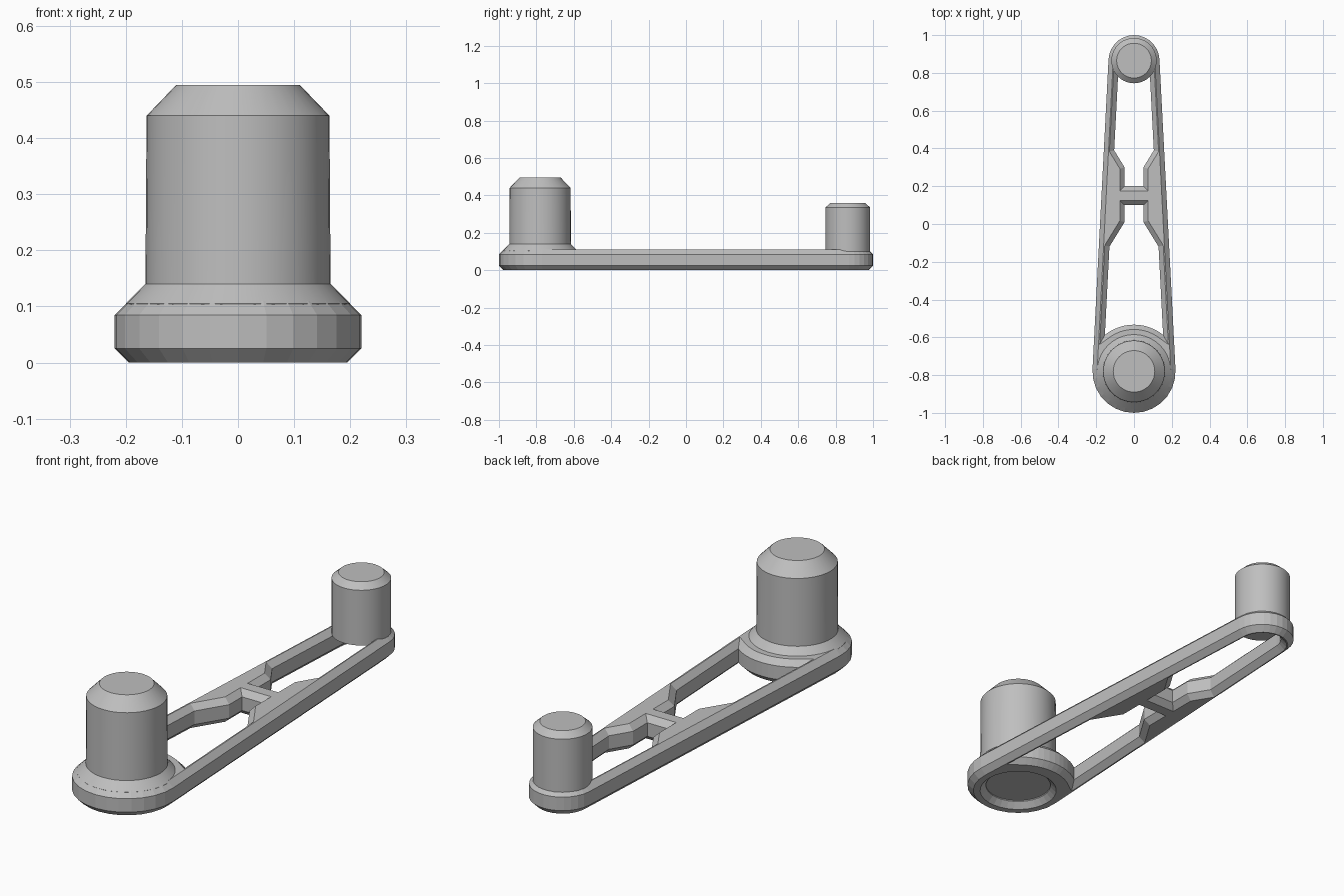
import bpy, bmesh, math
from mathutils import Vector

cube = bpy.data.objects.get("Cube")
if cube:
    bpy.data.objects.remove(cube, do_unlink=True)

grey = bpy.data.materials.new("plain grey")
grey.use_nodes = True
grey.diffuse_color = (0.52, 0.52, 0.52, 1)
grey.node_tree.nodes["Principled BSDF"].inputs["Base Color"].default_value = grey.diffuse_color

BIG_Y, SMALL_Y = -0.78, 0.865
BIG_R, SMALL_R = 0.22, 0.135
CHAMFER, HEIGHT = 0.025, 0.11


def finish(bm, name):
    bmesh.ops.recalc_face_normals(bm, faces=bm.faces)
    mesh = bpy.data.meshes.new(name)
    bm.to_mesh(mesh)
    bm.free()
    mesh.materials.append(grey)
    obj = bpy.data.objects.new(name, mesh)
    bpy.context.collection.objects.link(obj)
    return obj


def arc(y, r, start, end, steps):
    angles = [math.radians(start + (end - start) * i / steps) for i in range(steps + 1)]
    return [Vector((r * math.cos(a), y + r * math.sin(a))) for a in angles]


def mirrored(points):
    return [Vector((-p.x, p.y)) for p in reversed(points)]


def inset(loop, d):
    """Move a closed outline to its left by d, with mitred corners."""
    out = []
    for i, p in enumerate(loop):
        e1 = (p - loop[i - 1]).normalized()
        e2 = (loop[(i + 1) % len(loop)] - p).normalized()
        n1, n2 = Vector((-e1.y, e1.x)), Vector((-e2.y, e2.x))
        n = (n1 + n2).normalized()
        out.append(p + n * (d / n.dot(n1)))
    return out


def chamfered_plate(name, loops):
    """Plate with holes, chamfered on every upper and lower edge."""
    bm = bmesh.new()
    caps = {0: [], 3: []}
    for loop in loops:
        small = inset(loop, CHAMFER)
        levels = [(small, 0), (loop, CHAMFER), (loop, HEIGHT - CHAMFER), (small, HEIGHT)]
        rings = [[bm.verts.new((p.x, p.y, z)) for p in pts] for pts, z in levels]
        n = len(loop)
        for a, b in zip(rings, rings[1:]):
            for i in range(n):
                j = (i + 1) % n
                bm.faces.new((a[i], a[j], b[j], b[i]))
        for level in caps:
            ring = rings[level]
            caps[level] += [bm.edges.get((ring[i - 1], ring[i])) for i in range(n)]
    for edges in caps.values():
        bmesh.ops.triangle_fill(bm, use_beauty=True, use_dissolve=False, edges=edges)
    return finish(bm, name)


def turned(name, y, profile, sides=40):
    """Closed round part from (radius, height) pairs."""
    bm = bmesh.new()
    rings = []
    for r, z in profile:
        pts = arc(y, r, 0, 360, sides)[:-1]
        rings.append([bm.verts.new((p.x, p.y, z)) for p in pts])
    for a, b in zip(rings, rings[1:]):
        for i in range(sides):
            j = (i + 1) % sides
            bm.faces.new((a[i], a[j], b[j], b[i]))
    bm.faces.new(rings[0])
    bm.faces.new(rings[-1])
    obj = finish(bm, name)
    bpy.ops.object.select_all(action="DESELECT")
    obj.select_set(True)
    bpy.context.view_layer.objects.active = obj
    bpy.ops.object.shade_smooth_by_angle(angle=math.radians(30))
    return obj


# Link frame: tapered outline, two long openings split by a crossbar, round recess
tilt = math.degrees(math.asin((BIG_R - SMALL_R) / (SMALL_Y - BIG_Y)))
outline = (arc(BIG_Y, BIG_R, 180 - tilt, 360 + tilt, 14)
           + arc(SMALL_Y, SMALL_R, tilt, 180 - tilt, 14))
front_side = [Vector(p) for p in ((0.13, -0.12), (0.05, 0.01), (0.05, 0.10))]
front_opening = arc(BIG_Y, 0.247, 128.6, 51.4, 12) + front_side + mirrored(front_side)
back_side = [Vector(p) for p in ((0.05, 0.20), (0.05, 0.30), (0.105, 0.39))]
back_opening = back_side + arc(SMALL_Y, 0.08, 0, 180, 12) + mirrored(back_side)
recess = arc(BIG_Y, 0.14, 0, 360, 32)[:-1]
holes = [list(reversed(h)) for h in (front_opening, back_opening, recess)]
chamfered_plate("link_frame", [outline] + holes)

# Large post with its sloping collar
turned("large_post", BIG_Y, [(0.19, 0.03), (0.20, 0.105), (0.165, 0.14),
                             (0.163, 0.44), (0.11, 0.495)])

# Small post
turned("small_post", SMALL_Y, [(0.12, 0.09), (0.12, 0.335), (0.092, 0.36)])
